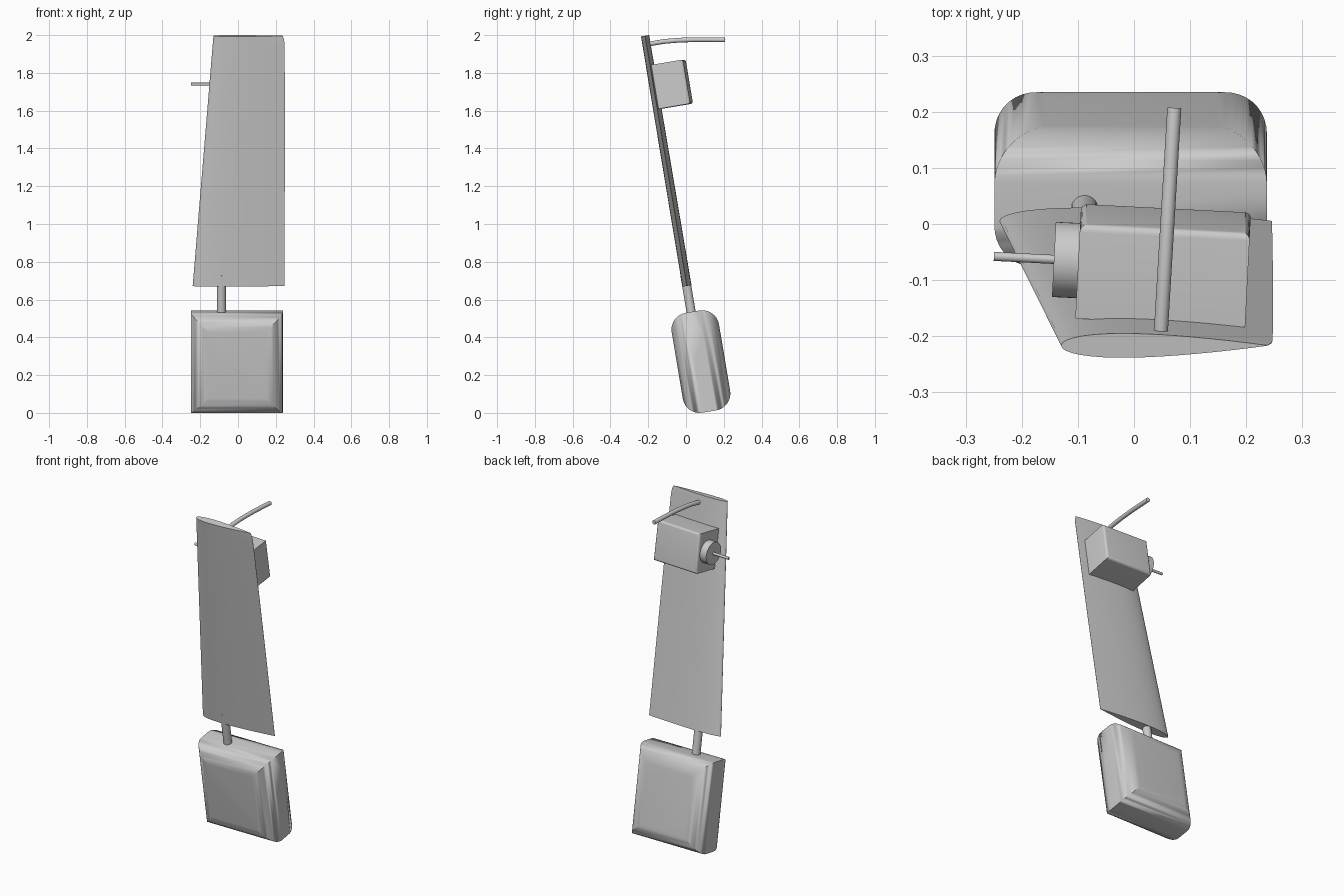
import bpy, bmesh, math
from mathutils import Matrix, Vector

if "Cube" in bpy.data.objects:
    bpy.data.objects.remove(bpy.data.objects["Cube"])

TILT = math.radians(9.5)
LEAN = Matrix.Rotation(TILT, 4, 'X')
YAW = Matrix.Rotation(math.radians(-2.9), 4, 'Z')


def finish(name, bm, matrix=Matrix(), angle=30):
    bmesh.ops.recalc_face_normals(bm, faces=bm.faces)
    me = bpy.data.meshes.new(name)
    bm.to_mesh(me)
    bm.free()
    ob = bpy.data.objects.new(name, me)
    bpy.context.collection.objects.link(ob)
    ob.matrix_world = matrix
    bpy.ops.object.select_all(action='DESELECT')
    ob.select_set(True)
    bpy.context.view_layer.objects.active = ob
    bpy.ops.object.shade_smooth_by_angle(angle=math.radians(angle))
    return ob


def loft(rings):
    bm = bmesh.new()
    vs = [[bm.verts.new(p) for p in r] for r in rings]
    n = len(vs[0])
    for a, b in zip(vs, vs[1:]):
        for i in range(n):
            j = (i + 1) % n
            bm.faces.new((a[i], a[j], b[j], b[i]))
    bm.faces.new(vs[0])
    bm.faces.new(vs[-1][::-1])
    return bm


def rounded_rect(w, h, r, seg=10):
    pts = []
    for k, (sx, sy) in enumerate([(1, 1), (-1, 1), (-1, -1), (1, -1)]):
        for i in range(seg + 1):
            t = math.pi / 2 * (k + i / seg)
            pts.append((sx * (w / 2 - r) + r * math.cos(t),
                        sy * (h / 2 - r) + r * math.sin(t)))
    return pts


def rod(name, p, q, r, sides=32):
    p, q = Vector(p), Vector(q)
    bm = bmesh.new()
    bmesh.ops.create_cone(bm, cap_ends=True, segments=sides, radius1=r, radius2=r,
                          depth=(q - p).length)
    rot = (q - p).to_track_quat('Z', 'Y').to_matrix().to_4x4()
    return finish(name, bm, Matrix.Translation((p + q) / 2) @ rot)


# Float: side profile intersected with a plan profile, giving mitred corners
W, T, H, R = 0.486, 0.254, 0.536, 0.09
place = Matrix.Translation((-0.006, 0.079, 0.2715)) @ LEAN
float_body = finish("float", loft(
    [[(x, u, v) for u, v in rounded_rect(T, H, R)] for x in (-W / 2, W / 2)]), place)
cutter = finish("float_cutter", loft(
    [[(u, v, z) for u, v in rounded_rect(W, T, R)] for z in (-0.4, 0.4)]), place)
mod = float_body.modifiers.new("corners", 'BOOLEAN')
mod.operation = 'INTERSECT'
mod.solver = 'EXACT'
mod.object = cutter
bpy.context.view_layer.objects.active = float_body
bpy.ops.object.modifier_apply(modifier=mod.name)
bpy.data.objects.remove(cutter)

# Mast joining float and wing
rod("mast", (-0.088, 0.033, 0.50), (-0.088, -0.006, 0.73), 0.024)


# Wing: tapered symmetric aerofoil lofted along the leaning span
def aerofoil(lead, trail, thick, s, n=20):
    xs = [(1 - math.cos(math.pi * i / n)) / 2 for i in range(n + 1)]

    def half(x):
        return 5 * thick * (0.2969 * math.sqrt(x) - 0.126 * x - 0.3516 * x ** 2
                            + 0.2843 * x ** 3 - 0.1015 * x ** 4)
    c = trail - lead
    up = [(lead + c * x, half(x), s) for x in reversed(xs)]
    low = [(lead + c * x, -half(x), s) for x in xs[1:]]
    return up + low


SPAN = 1.343
rings = []
for f, trail in [(0, 0.246), (0.25, 0.247), (0.5, 0.248), (0.75, 0.248),
                 (0.96, 0.247), (0.985, 0.244), (1, 0.236)]:
    rings.append(aerofoil(-0.24 + 0.11 * f, trail, 0.049 - 0.005 * f, SPAN * f))
finish("wing", loft(rings), Matrix.Translation((0, 0.005, 0.672)) @ LEAN, 40)

# Winch box with rounded rear edges
box = Matrix.Translation((0.052, -0.073, 1.74)) @ YAW @ LEAN
bm = bmesh.new()
bmesh.ops.create_cube(bm, size=1)
bmesh.ops.scale(bm, vec=(0.303, 0.17, 0.236), verts=bm.verts)
rear = [e for e in bm.edges if all(v.co.y > 0 for v in e.verts)]
bmesh.ops.bevel(bm, geom=rear, offset=0.014, segments=5, profile=0.5, affect='EDGES')
finish("winch_box", bm, box)

# Drum and shaft on the left end of the box
rod("drum", box @ Vector((-0.195, 0, 0)), box @ Vector((-0.145, 0, 0)), 0.067, 48)
rod("drum_shaft", box @ Vector((-0.302, 0.0, 0.0)), box @ Vector((-0.19, 0, 0)), 0.008, 24)

# Curved antenna rod
path = [(-0.2, 1.952), (-0.12, 1.966), (-0.04, 1.973), (0.05, 1.976),
        (0.13, 1.976), (0.207, 1.975)]
rings = []
for y, z in path:
    x = 0.048 + 0.024 * (y + 0.19) / 0.4
    ring = []
    for i in range(24):
        t = 2 * math.pi * i / 24
        ring.append((x + 0.0125 * math.cos(t), y - 0.0008 * math.cos(t),
                     z + 0.0125 * math.sin(t)))
    rings.append(ring)
finish("antenna", loft(rings))
